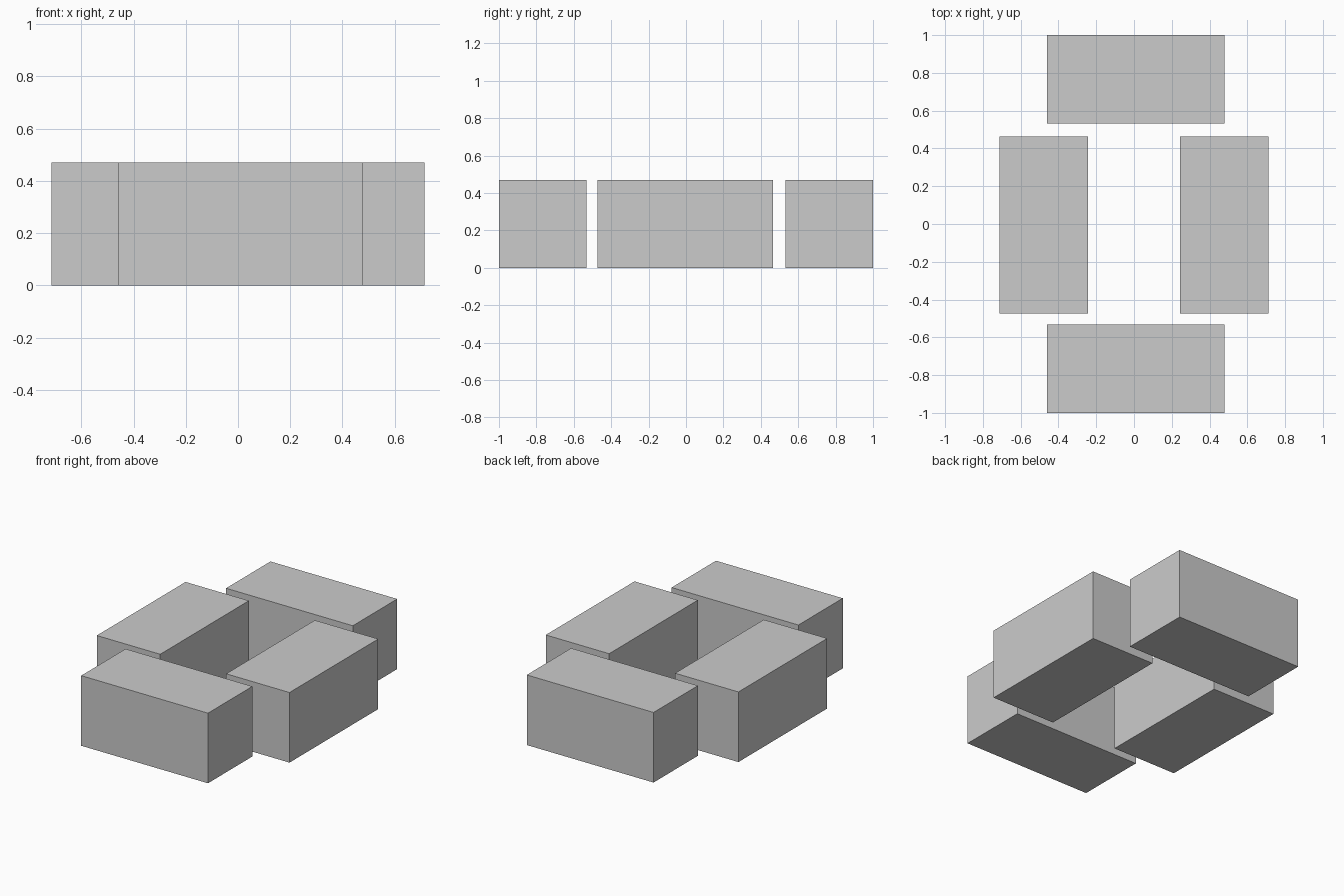
import bpy, bmesh
from mathutils import Matrix, Vector

if "Cube" in bpy.data.objects:
    bpy.data.objects.remove(bpy.data.objects["Cube"])

S = 0.469  # edge of one cube


def cube_pair(name, centre, axis):
    """Two touching cubes placed side by side along the given axis."""
    bm = bmesh.new()
    for side in (-0.5, 0.5):
        pos = Vector((centre[0], centre[1], S / 2)) + Vector(axis) * side * S
        bmesh.ops.create_cube(bm, size=S, matrix=Matrix.Translation(pos))
    mesh = bpy.data.meshes.new(name)
    bm.to_mesh(mesh)
    bm.free()
    obj = bpy.data.objects.new(name, mesh)
    bpy.context.collection.objects.link(obj)


# Front and back blocks run along x, left and right blocks along y
X, Y = (1, 0, 0), (0, 1, 0)
for name, sign in (("front_block", -1), ("back_block", 1)):
    cube_pair(name, (0.009, sign * (1 - S / 2)), X)
for name, sign in (("left_block", -1), ("right_block", 1)):
    cube_pair(name, (sign * (0.713 - S / 2), -0.005), Y)
